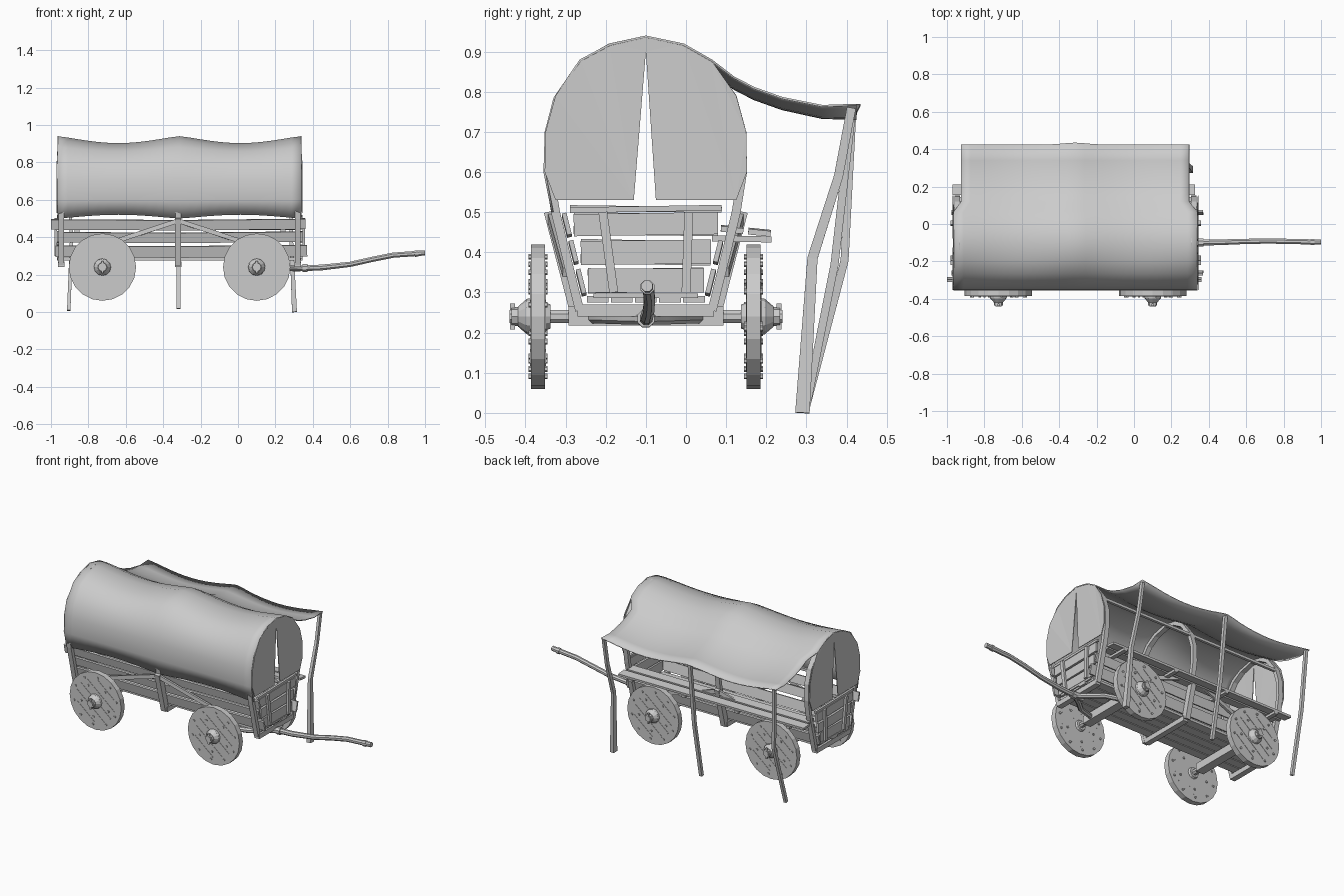
import bpy, bmesh, math, random
from mathutils import Vector, Matrix

if "Cube" in bpy.data.objects:
    bpy.data.objects.remove(bpy.data.objects["Cube"])

random.seed(4)
CY = -0.1                      # centre line of the wagon
HOOPS = (-0.945, -0.32, 0.32)  # hoop and post positions
AXLES = (-0.725, 0.10)


def add(name, bm, smooth=False):
    bmesh.ops.recalc_face_normals(bm, faces=bm.faces)
    me = bpy.data.meshes.new(name)
    bm.to_mesh(me)
    bm.free()
    ob = bpy.data.objects.new(name, me)
    bpy.context.collection.objects.link(ob)
    if smooth:
        for p in me.polygons:
            p.use_smooth = True
    return ob


def sweep(name, pts, w, h, sides=4, up=(0, 0, 1), scale=None):
    """Bar along a path: w across, h along the up direction."""
    bm = bmesh.new()
    pts = [Vector(p) for p in pts]
    k = math.sqrt(2) if sides == 4 else 1
    rings = []
    for i, p in enumerate(pts):
        t = (pts[min(i + 1, len(pts) - 1)] - pts[max(i - 1, 0)]).normalized()
        s = t.cross(Vector(up)).normalized()
        n = s.cross(t)
        f = k * (scale[i] if scale else 1) / 2
        ring = []
        for j in range(sides):
            a = 2 * math.pi * (j + 0.5) / sides
            ring.append(bm.verts.new(p + s * w * f * math.cos(a) + n * h * f * math.sin(a)))
        rings.append(ring)
    for a, b in zip(rings, rings[1:]):
        for j in range(sides):
            bm.faces.new((a[j], a[j - 1], b[j - 1], b[j]))
    bm.faces.new(rings[0])
    bm.faces.new(rings[-1])
    ob = add(name, bm, sides > 6)
    if sides > 6:
        bpy.context.view_layer.objects.active = ob
        ob.select_set(True)
        bpy.ops.object.shade_smooth_by_angle()
        ob.select_set(False)
    return ob


def half(z):                   # half width of the flared body
    return 0.15 + (z - 0.28) * 0.25


# Canvas cover and awning: cross-section (y, z, sag between hoops)
section = [(-0.335, 0.50, -0.02), (-0.355, 0.60, 0), (-0.352, 0.70, 0), (-0.33, 0.785, 0.005),
           (-0.265, 0.88, 0.02), (-0.19, 0.92, 0.033), (-0.1, 0.94, 0.037), (-0.005, 0.92, 0.035),
           (0.065, 0.88, 0.03), (0.12, 0.838, 0.028), (0.17, 0.812, 0.028), (0.24, 0.787, 0.028),
           (0.34, 0.767, 0.03), (0.43, 0.77, 0.035)]
bm = bmesh.new()
rows = []
N = 24
for i in range(N + 1):
    u = i / N
    s = abs(math.sin(2 * math.pi * u)) ** 1.2
    row = []
    for j, (y, z, sag) in enumerate(section):
        x = -0.965 + 1.305 * u if j < 9 else -0.925 + 1.22 * u
        if j == 13:
            y += 0.01 * math.exp(-((x + 0.315) / 0.08) ** 2) - 0.005
        row.append(bm.verts.new((x, y, z - sag * s)))
    rows.append(row)
for a, b in zip(rows, rows[1:]):
    for j in range(len(section) - 1):
        bm.faces.new((a[j], b[j], b[j + 1], a[j + 1]))
cover = add("canvas_cover", bm, True)
cover.modifiers.new("thickness", 'SOLIDIFY').thickness = 0.005

# End curtains with a slit in the middle
arch = [(0.225, 0.53), (0.252, 0.60), (0.25, 0.70), (0.225, 0.79),
        (0.162, 0.88), (0.092, 0.92), (0.0, 0.94), (0.0, 0.90)]
for end, x in (("front", 0.338), ("rear", -0.963)):
    for side, sg, slit in (("left", -1, 0.03), ("right", 1, 0.025)):
        bm = bmesh.new()
        out = 0.007 if x > 0 else -0.007
        bm.faces.new([bm.verts.new((x + (out if z < 0.85 else 0), CY + sg * y, z))
                      for y, z in arch + [(slit, 0.53)]])
        bmesh.ops.triangulate(bm, faces=bm.faces)
        ob = add(f"{end}_curtain_{side}", bm)
        ob.modifiers.new("thickness", 'SOLIDIFY').thickness = 0.004

# Hoops with the flared posts below them, cross beams under the floor
for x in HOOPS:
    right = [(0.165, 0.255), (0.225, 0.50), (0.241, 0.60), (0.237, 0.70), (0.21, 0.785),
             (0.15, 0.865), (0.085, 0.905), (0, 0.925)]
    path = [(x, CY - y, z) for y, z in right] + [(x, CY + y, z) for y, z in right[-2::-1]]
    sweep("hoop", path, 0.022, 0.03, up=(1, 0, 0))
    sweep("cross_beam", [(x, CY - 0.17, 0.255), (x, CY + 0.17, 0.255)], 0.035, 0.03)
sweep("hoop_rail", [(-0.95, 0.115, 0.775), (0.325, 0.115, 0.775)], 0.016, 0.016)

# Floor boards
for i in range(5):
    y = CY + (i - 2) * 0.06
    sweep("floor_board", [(-0.96 + random.uniform(-.01, .01), y, 0.283),
                          (0.34 + random.uniform(-.01, .01), y, 0.283)], 0.054, 0.016)

# Side boards, with the top one on the awning side left open
for sg in (-1, 1):
    for z, h, x0, x1 in ((0.325, 0.062, -0.975, 0.37), (0.40, 0.055, -0.955, 0.345), (0.468, 0.055, -1.0, 0.36)):
        if sg == 1 and z > 0.42:
            continue
        y = CY + sg * half(z)
        sweep("side_board", [(x0, y, z), (-0.32, y, z - 0.004), (x1, y, z + 0.003)],
              0.012, h, up=(0, sg * 0.25, 1))
    # Centre post and diagonal braces
    sweep("side_post", [(-0.32, CY + sg * 0.18, 0.25), (-0.32, CY + sg * 0.245, 0.50)], 0.032, 0.018, up=(0, 1, 0))
    for d in (-1, 1):
        sweep("side_brace", [(-0.32, CY + sg * 0.238, 0.488), (-0.32 + d * 0.42, CY + sg * 0.20, 0.35)],
              0.014, 0.024)

# End boards with battens
for end, x, d in (("front", 0.338, 1), ("rear", -0.962, -1)):
    for z, h in ((0.33, 0.06), (0.40, 0.06), (0.47, 0.055), (0.508, 0.014)):
        w = half(z) - 0.018
        t = random.uniform(-.004, .004)
        sweep(f"{end}_board", [(x, CY - w, z + t), (x, CY + w, z - t)], 0.014, h)
    sweep(f"{end}_sill", [(x, CY - 0.13, 0.292), (x, CY + 0.13, 0.292)], 0.014, 0.012)
    for sg in (-1, 1):
        sweep(f"{end}_batten", [(x + d * 0.013, CY + sg * 0.09 + 0.01, 0.30),
                                (x + d * 0.013, CY + sg * 0.107, 0.50)], 0.022, 0.014, up=(1, 0, 0))

# Fold-out shelf with brackets
for y, x0, x1 in ((0.115, -0.955, 0.31), (0.183, -0.97, 0.325)):
    z = 0.462 - 0.1 * (y - 0.08)
    sweep("shelf_board", [(x0, y, z), (x1, y, z - 0.003)], 0.056, 0.014, up=(0, 0.1, 1))
for x in (-0.86, -0.5, -0.13, 0.24):
    sweep("shelf_bracket", [(x, 0.065, 0.435), (x, 0.213, 0.432)], 0.026, 0.015)

# Wheel mesh: outward side is -y
TURN = Matrix.Rotation(math.pi / 2, 4, 'X')


def disc(bm, y, depth, r1, r2, seg, x=0, z=0):
    bmesh.ops.create_cone(bm, cap_ends=True, segments=seg, radius1=r1, radius2=r2, depth=depth,
                          matrix=Matrix.Translation((x, y, z)) @ TURN)


bm = bmesh.new()
disc(bm, 0, 0.035, 0.18, 0.18, 20)
disc(bm, -0.0225, 0.012, 0.046, 0.044, 12)
disc(bm, -0.039, 0.022, 0.044, 0.025, 12)
disc(bm, -0.058, 0.016, 0.024, 0.024, 8)
disc(bm, 0.024, 0.014, 0.03, 0.035, 12)
for face in (-1, 1):
    for i in range(10):        # bolts
        a = 2 * math.pi * i / 10 + 0.2
        for r in ((0.15, 0.10) if i % 2 else (0.15,)):
            disc(bm, face * 0.019, 0.009, 0.007, 0.007, 6, r * math.cos(a), r * math.sin(a))
    for i in range(-2, 3):     # board seams
        o = i * 0.055 + 0.003
        l = 2 * math.sqrt(0.135 ** 2 - o ** 2)
        m = (Matrix.Rotation(0.7, 4, 'Y') @ Matrix.Translation((0, face * 0.0175, o))
             @ Matrix.Diagonal((l, 0.004, 0.007, 1)))
        bmesh.ops.create_cube(bm, size=1, matrix=m)
wheel = add("wheel", bm)
mesh = wheel.data
bpy.data.objects.remove(wheel)

# Wheels, axles and bolsters
for x in AXLES:
    for side, sg in (("near", -1), ("far", 1)):
        ob = bpy.data.objects.new(f"wheel_{side}", mesh)
        bpy.context.collection.objects.link(ob)
        ob.location = (x, CY + sg * 0.2685, 0.24)
        ob.rotation_euler = (0, 0, 0 if sg < 0 else math.pi)
        y = CY + sg * 0.332
        sweep("linch_pin", [(x, y, 0.208), (x, y, 0.272)], 0.012, 0.012, up=(1, 0, 0))
    sweep("axle", [(x, CY - 0.34, 0.24), (x, CY + 0.34, 0.24)], 0.036, 0.036, 8)
    sweep("bolster", [(x, CY - 0.193, 0.242), (x, CY + 0.193, 0.242)], 0.055, 0.048)

# Draw pole with forked hounds and collars
pole = [(0.29, -0.1, 0.232), (0.45, -0.098, 0.238), (0.60, -0.093, 0.255), (0.72, -0.091, 0.282),
        (0.83, -0.093, 0.304), (1.0, -0.097, 0.316)]
sweep("draw_pole", pole, 0.03, 0.03, 8, scale=[1.15, 1.1, 1, 1, 1, 1])
sweep("pole_collar", [(0.345, -0.1, 0.234), (0.372, -0.1, 0.235)], 0.046, 0.046, 8)
sweep("pole_tip_ring", [(0.945, -0.096, 0.312), (0.965, -0.096, 0.313)], 0.037, 0.037, 8)
for sg in (-1, 1):
    sweep("draw_fork", [(0.35, CY, 0.234), (0.29, CY + sg * 0.04, 0.235), (0.22, CY + sg * 0.10, 0.237),
                        (0.10, CY + sg * 0.135, 0.238)], 0.032, 0.032, 8)

# Awning poles, each slightly crooked
sweep("awning_pole_front", [(0.302, 0.29, 0.0), (0.285, 0.315, 0.385), (0.284, 0.38, 0.59), (0.284, 0.412, 0.76)],
      0.03, 0.022, up=(1, 0, 0), scale=[1.2, 0.85, 0.75, 0.75])
sweep("awning_pole_middle", [(-0.318, 0.30, 0.018), (-0.318, 0.37, 0.37), (-0.318, 0.415, 0.765)],
      0.02, 0.02, up=(1, 0, 0))
sweep("awning_pole_rear", [(-0.905, 0.297, 0.008), (-0.89, 0.395, 0.38), (-0.908, 0.415, 0.765)],
      0.02, 0.018, up=(1, 0, 0))
